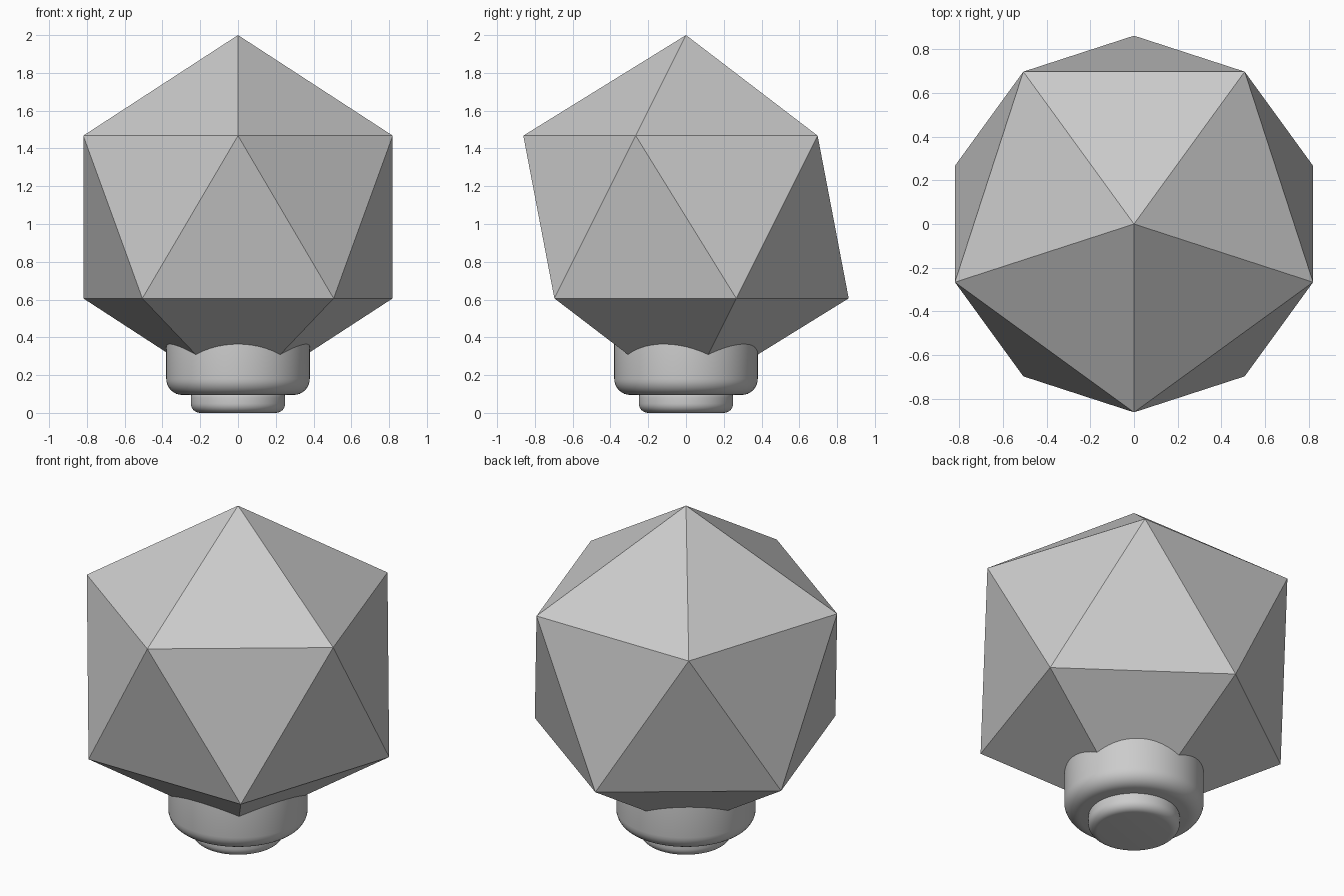
import bpy
import math

cube = bpy.data.objects.get("Cube")
if cube:
    bpy.data.objects.remove(cube, do_unlink=True)

# One plain grey for every part
grey = bpy.data.materials.new("plain_grey")
grey.use_nodes = True
grey.diffuse_color = (0.6, 0.6, 0.6, 1)
grey.node_tree.nodes["Principled BSDF"].inputs["Base Color"].default_value = (0.6, 0.6, 0.6, 1)


def rounded_disc(name, radius, bottom, top, bevel):
    """Upright cylinder with softly rounded rims."""
    bpy.ops.mesh.primitive_cylinder_add(
        vertices=64, radius=radius, depth=top - bottom,
        location=(0, 0, (top + bottom) / 2))
    disc = bpy.context.object
    disc.name = name
    disc.data.materials.append(grey)
    rim = disc.modifiers.new("rounded_rims", "BEVEL")
    rim.width = bevel
    rim.segments = 8
    rim.limit_method = "ANGLE"
    rim.angle_limit = math.radians(40)
    bpy.ops.object.modifier_apply(modifier=rim.name)
    bpy.ops.object.shade_smooth_by_angle(angle=math.radians(30))


# Faceted head: a regular icosahedron with a corner facing front
RADIUS = 0.963
bpy.ops.mesh.primitive_ico_sphere_add(
    subdivisions=1, radius=RADIUS, location=(0, 0, 2 - RADIUS),
    rotation=(0, 0, -math.pi / 2))
head = bpy.context.object
head.name = "faceted_head"
head.data.materials.append(grey)
bpy.ops.object.transform_apply(location=False, rotation=True, scale=False)

# Collar and foot under the head
rounded_disc("collar", 0.38, 0.095, 0.46, 0.085)
rounded_disc("foot", 0.25, 0, 0.13, 0.05)
